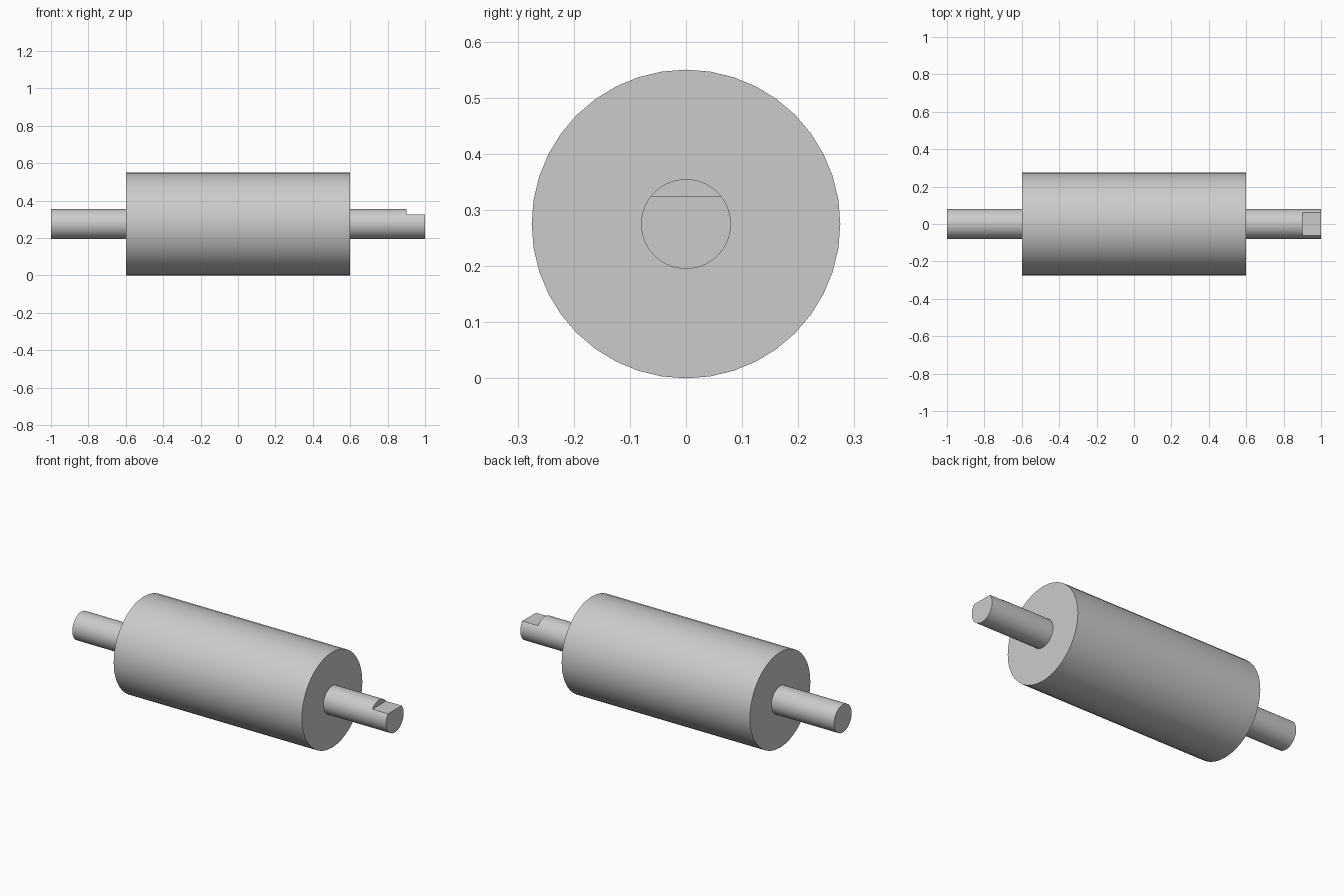
import bpy
import math

AXIS_Z = 0.275      # height of the roller axis
FLAT_Z = 0.325      # height of the flat milled on the shaft end

cube = bpy.data.objects.get("Cube")
if cube:
    bpy.data.objects.remove(cube, do_unlink=True)

steel = bpy.data.materials.new("grey steel")
steel.use_nodes = True
colour = (0.6, 0.6, 0.6, 1)
steel.diffuse_color = colour
steel.node_tree.nodes["Principled BSDF"].inputs["Base Color"].default_value = colour


def rod(name, radius, x0, x1, sides):
    """Solid cylinder along x, smooth with sharp rims."""
    bpy.ops.mesh.primitive_cylinder_add(
        vertices=sides, radius=radius, depth=x1 - x0,
        location=((x0 + x1) / 2, 0, AXIS_Z), rotation=(0, math.pi / 2, 0))
    obj = bpy.context.object
    obj.name = name
    obj.data.materials.append(steel)
    bpy.ops.object.transform_apply(location=True, rotation=True, scale=True)
    return obj


# Roller drum and the shafts at both ends
drum = rod("roller_drum", AXIS_Z, -0.6, 0.6, 40)
right_shaft = rod("right_shaft", 0.08, -1, -0.6, 64)
left_shaft = rod("left_shaft", 0.08, 0.6, 1, 64)

# Flat milled into the top of the left shaft end
bpy.ops.mesh.primitive_cube_add(size=0.2, location=(1.0, 0, FLAT_Z + 0.1))
cutter = bpy.context.object
cutter.name = "flat_cutter"
cutter.data.materials.append(steel)

bpy.context.view_layer.objects.active = left_shaft
cut = left_shaft.modifiers.new("milled flat", "BOOLEAN")
cut.operation = "DIFFERENCE"
cut.solver = "EXACT"
cut.object = cutter
bpy.ops.object.modifier_apply(modifier=cut.name)
bpy.data.objects.remove(cutter, do_unlink=True)

# Smooth sides, sharp rims
bpy.ops.object.select_all(action="DESELECT")
for obj in (drum, right_shaft, left_shaft):
    obj.select_set(True)
bpy.ops.object.shade_smooth_by_angle(angle=math.radians(30))
